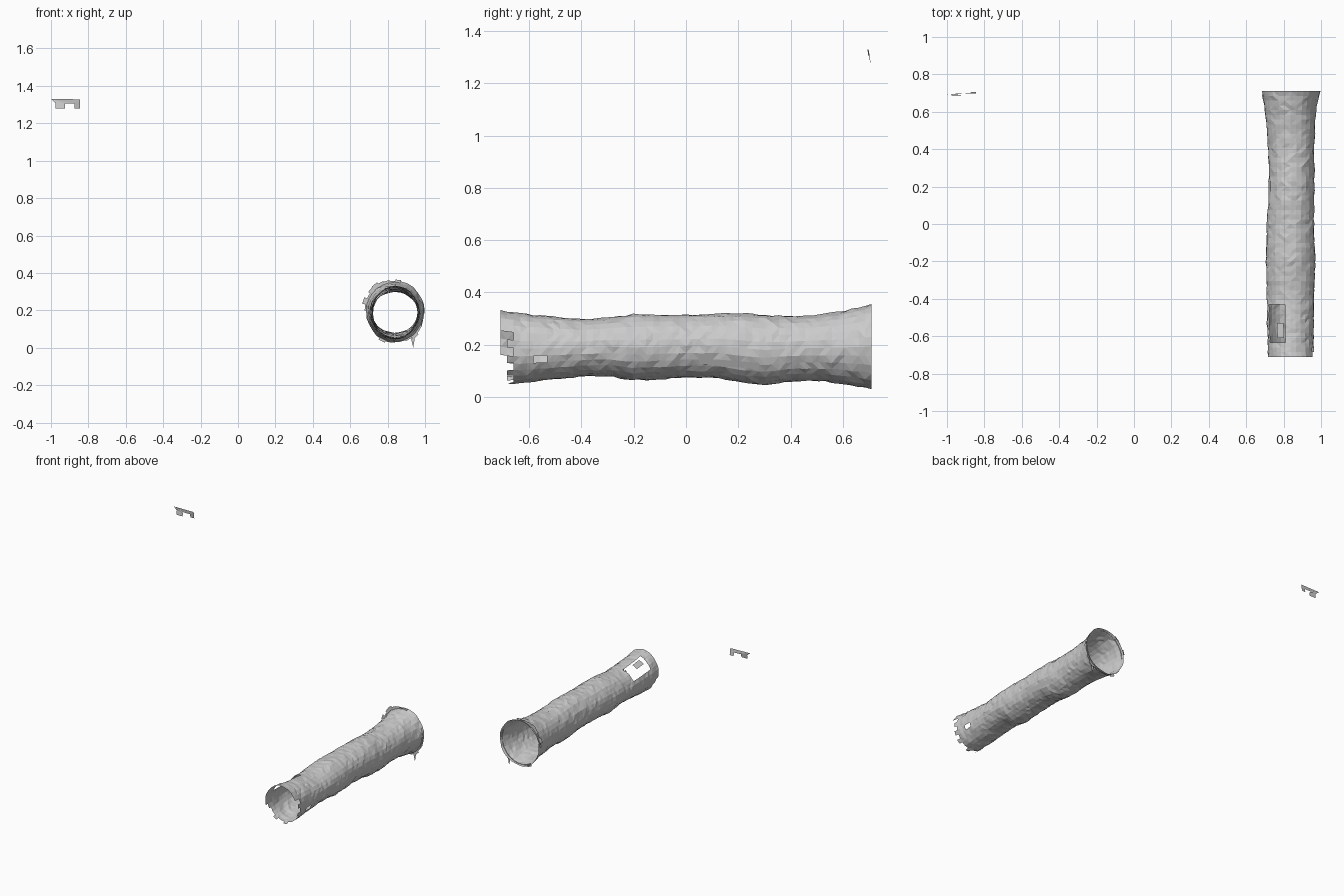
import bpy, random
from math import sin, cos, radians, degrees, tau

if "Cube" in bpy.data.objects:
    bpy.data.objects.remove(bpy.data.objects["Cube"])

random.seed(7)
SIDES, RINGS = 28, 56

# Tube outline by station: y, left x, right x, bottom z, top z
PROFILE = [
    (-.71, .715, .967, .050, .333), (-.64, .715, .962, .050, .320),
    (-.50, .709, .962, .068, .306), (-.40, .710, .963, .078, .298),
    (-.30, .708, .967, .080, .305), (-.20, .705, .970, .062, .317),
    (0, .710, .963, .074, .314), (.13, .718, .965, .070, .320),
    (.22, .720, .966, .052, .320), (.30, .719, .965, .046, .313),
    (.40, .716, .965, .060, .309), (.50, .710, .967, .061, .314),
    (.60, .700, .973, .050, .329), (.66, .692, .982, .040, .342),
    (.71, .683, .996, .028, .358)]


def section(y):
    for a, b in zip(PROFILE, PROFILE[1:]):
        if y <= b[0] + 1e-6:
            t = (y - a[0]) / (b[0] - a[0])
            return [p + (q - p) * t for p, q in zip(a[1:], b[1:])]
    return PROFILE[-1][1:]


def on_tube(y, angle, grow=1.0):
    l, r, b, t = section(y)
    return ((l + r) / 2 + (r - l) / 2 * grow * cos(angle), y,
            (b + t) / 2 + (t - b) / 2 * grow * sin(angle))


def make(name, verts, faces):
    mesh = bpy.data.meshes.new(name)
    mesh.from_pydata(verts, [], faces)
    mesh.validate()
    obj = bpy.data.objects.new(name, mesh)
    bpy.context.collection.objects.link(obj)
    return obj


def triangles(q):
    a, b, c, d = q
    if random.random() < .5:
        return [(a, b, c), (a, c, d)]
    return [(a, b, d), (b, c, d)]


# Open scanned tunnel with a ragged front end and a torn opening at upper left
verts, faces = [], []
for j in range(RINGS + 1):
    y = -.71 + 1.42 * j / RINGS
    for i in range(SIDES):
        verts.append(on_tube(y, tau * i / SIDES, 1 + random.uniform(-.028, .02)))
for j in range(RINGS):
    y = -.71 + 1.42 * (j + .5) / RINGS
    for i in range(SIDES):
        a = degrees(tau * (i + .5) / SIDES)
        trim = .0
        if a > 320 or a < 20:
            trim = .05 if i % 2 else .025
        elif 190 < a <= 320:
            trim = .05 if i % 3 else .025
        torn = 98 < a < 148 and -.63 < y < -.44
        slit = 330 < a < 345 and -.59 < y < -.535
        if y < -.71 + trim or torn or slit:
            continue
        k = (i + 1) % SIDES
        faces += triangles((j * SIDES + i, j * SIDES + k,
                            (j + 1) * SIDES + k, (j + 1) * SIDES + i))
make("tunnel_shell", verts, faces)


# Ragged scraps of end wall around the rear mouth
def flange(name, start, end, widths):
    verts, faces = [], []
    n = len(widths)
    for i, w in enumerate(widths):
        for s in (0, 1):
            a = radians(start + (end - start) * (i + s) / n)
            verts += [on_tube(.695, a, .97), on_tube(.695, a, 1 + w)]
        k = 4 * i
        faces.append((k, k + 1, k + 3, k + 2))
    make(name, verts, faces)


flange("rear_flange_upper", 78, 178, (.07, .03, .07, .1, .16, .14, .07, .17, .06))
flange("rear_flange_lower", 238, 318, (.09, .04, .02, .02, .05, .12))
flange("rear_flange_side", -42, 20, (.06, .02, .03, .02))
make("rear_sliver", [(.925, .69, .05), (.945, .69, .05), (.937, .69, 0)], [(0, 1, 2)])


# Small overlapping flakes on the shell
def flake(name, y0, y1, a0, a1, grow):
    corners = [(y0, a0), (y0, a1), (y1, a1), (y1, a0)]
    make(name, [on_tube(y, radians(a), grow) for y, a in corners], [(0, 1, 2, 3)])


flake("top_flake", .36, .41, 98, 124, 1.01)
flake("side_flake", .05, .28, -22, -34, 1.01)
flake("opening_flake", -.61, -.53, 108, 128, .93)

# Detached scrap: two thin leaves joined along the top edge
outline = [(-1, 1.33), (-.845, 1.328), (-.845, 1.28), (-.875, 1.28),
           (-.875, 1.305), (-.925, 1.305), (-.925, 1.28), (-.975, 1.28),
           (-.975, 1.308)]
for name, side in (("detached_scrap_front", -1), ("detached_scrap_back", 1)):
    pts = [(x, .694 + .06 * (x + .92) * (x > -.92) + side * .15 * (1.33 - z), z)
           for x, z in outline]
    polys = [(0, 8, 5), (5, 8, 7), (5, 7, 6)] if side < 0 else \
        [(0, 5, 4), (0, 4, 1), (1, 4, 3), (1, 3, 2)]
    make(name, pts, polys)
